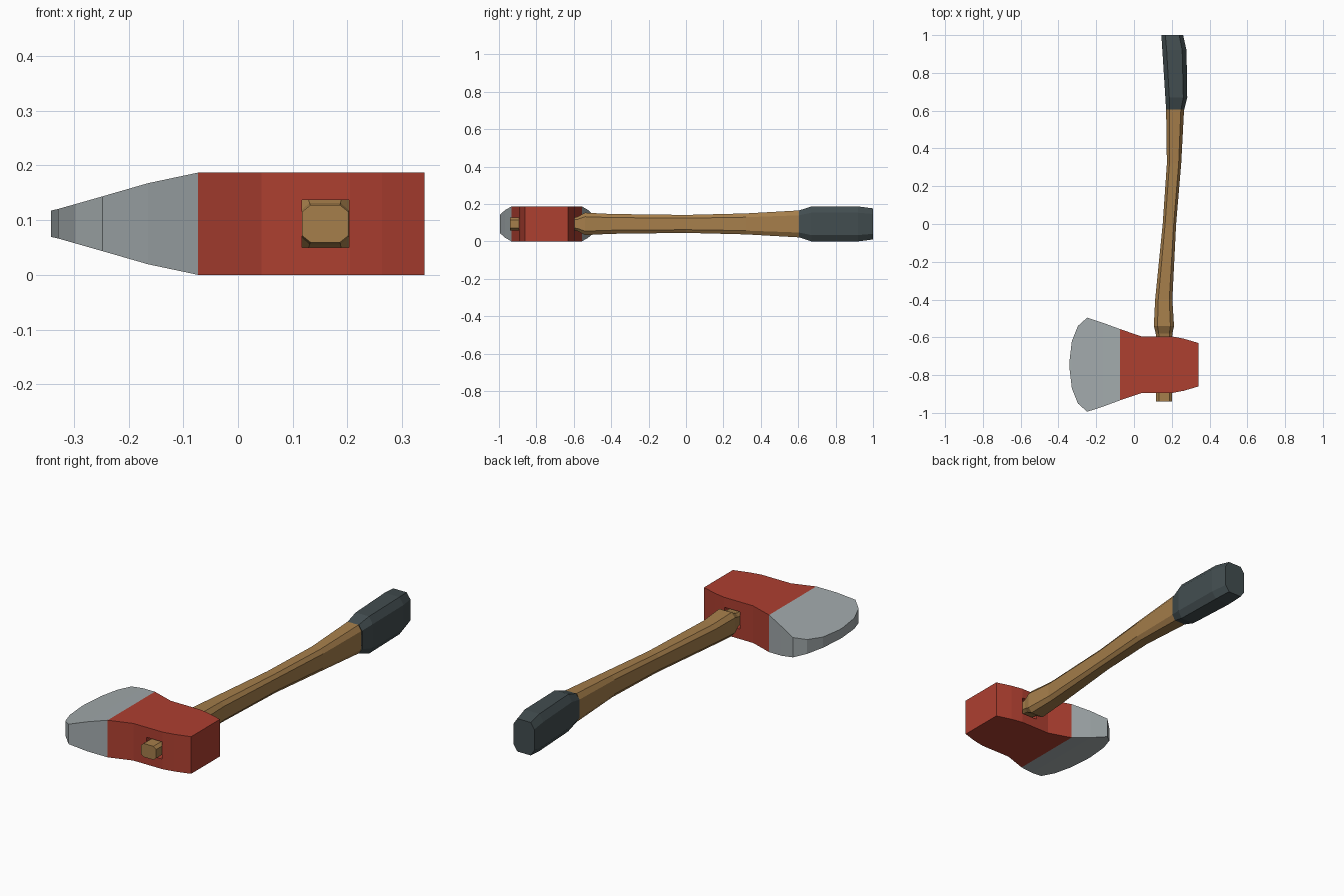
import bpy, bmesh

if "Cube" in bpy.data.objects:
    bpy.data.objects.remove(bpy.data.objects["Cube"])

ZC = 0.0935   # middle height of the axe
YC = -0.745   # middle line of the head


def material(name, rgb):
    m = bpy.data.materials.new(name)
    m.diffuse_color = (*rgb, 1)
    m.use_nodes = True
    m.node_tree.nodes["Principled BSDF"].inputs["Base Color"].default_value = m.diffuse_color
    return m


red = material("red_paint", (0.42, 0.05, 0.03))
steel = material("steel", (0.36, 0.40, 0.41))
wood = material("wood", (0.38, 0.21, 0.07))
rubber = material("rubber", (0.055, 0.075, 0.08))


def loft(name, rings, mats, cap_start=True, cap_end=True, mat_of=lambda i: 0):
    """Skin a list of closed rings that share one point count."""
    bm = bmesh.new()
    vs = [[bm.verts.new(p) for p in r] for r in rings]
    n = len(rings[0])
    for i in range(len(vs) - 1):
        for k in range(n):
            j = (k + 1) % n
            f = bm.faces.new((vs[i][k], vs[i][j], vs[i + 1][j], vs[i + 1][k]))
            f.material_index = mat_of(i)
    if cap_start:
        bm.faces.new(vs[0]).material_index = mat_of(0)
    if cap_end:
        bm.faces.new(vs[-1]).material_index = mat_of(len(vs) - 2)
    bmesh.ops.recalc_face_normals(bm, faces=bm.faces)
    # an open tube can be recalculated inside out: check against its axis
    me = bpy.data.meshes.new(name)
    if bm.calc_volume(signed=True) < 0:
        bmesh.ops.reverse_faces(bm, faces=bm.faces)
    bm.to_mesh(me)
    bm.free()
    for m in mats:
        me.materials.append(m)
    ob = bpy.data.objects.new(name, me)
    bpy.context.collection.objects.link(ob)
    return ob


# Head: rectangular sections along x as (x, half length in y, half thickness)
sections = [(-0.342, 0.015, 0.024), (-0.329, 0.125, 0.027), (-0.297, 0.205, 0.036),
            (-0.248, 0.249, 0.050), (-0.165, 0.222, 0.074), (-0.073, 0.188, 0.0935),
            (0.043, 0.149, 0.0935), (0.205, 0.149, 0.0935), (0.263, 0.138, 0.0935),
            (0.341, 0.115, 0.0935)]
head = loft("axe_head",
            [[(x, YC - h, ZC - t), (x, YC + h, ZC - t), (x, YC + h, ZC + t), (x, YC - h, ZC + t)]
             for x, h, t in sections],
            [steel, red], mat_of=lambda i: 0 if i < 5 else 1)

# Square eye cut through the head
cutter = loft("eye_cutter",
              [[(0.117, y, 0.05), (0.203, y, 0.05), (0.203, y, 0.137), (0.117, y, 0.137)]
               for y in (-1.2, -0.3)], [red])
cutter.hide_render = True
mod = head.modifiers.new("eye", "BOOLEAN")
mod.operation = "DIFFERENCE"
mod.solver = "EXACT"
mod.object = cutter
bpy.context.view_layer.objects.active = head
bpy.ops.object.modifier_apply(modifier="eye")
bpy.data.objects.remove(cutter)


def octagon(y, x0, x1, h, c=0.36):
    """Chamfered rectangle across the handle, from x0 to x1 with half height h."""
    xc, w = (x0 + x1) / 2, (x1 - x0) / 2
    a, b = w * (1 - c), h * (1 - c)
    pts = [(-a, -h), (a, -h), (w, -b), (w, b), (a, h), (-a, h), (-w, b), (-w, -b)]
    return [(xc + px, y, ZC + pz) for px, pz in pts]


# Wooden handle: (y, left x, right x, half height)
shaft = [(-0.94, 0.117, 0.202, 0.034), (-0.60, 0.117, 0.202, 0.034),
         (-0.58, 0.115, 0.203, 0.038), (-0.54, 0.105, 0.212, 0.060),
         (-0.40, 0.112, 0.203, 0.053), (0.0, 0.152, 0.223, 0.048),
         (0.32, 0.174, 0.250, 0.056), (0.605, 0.170, 0.265, 0.072)]
loft("handle", [octagon(*s) for s in shaft], [wood], cap_end=False)

# Rubber grip
grip = [(0.605, 0.170, 0.266, 0.072), (0.67, 0.166, 0.282, 0.0935),
        (0.92, 0.150, 0.278, 0.0935), (1.0, 0.145, 0.260, 0.083)]
loft("grip", [octagon(*s) for s in grip], [rubber], cap_start=False)
